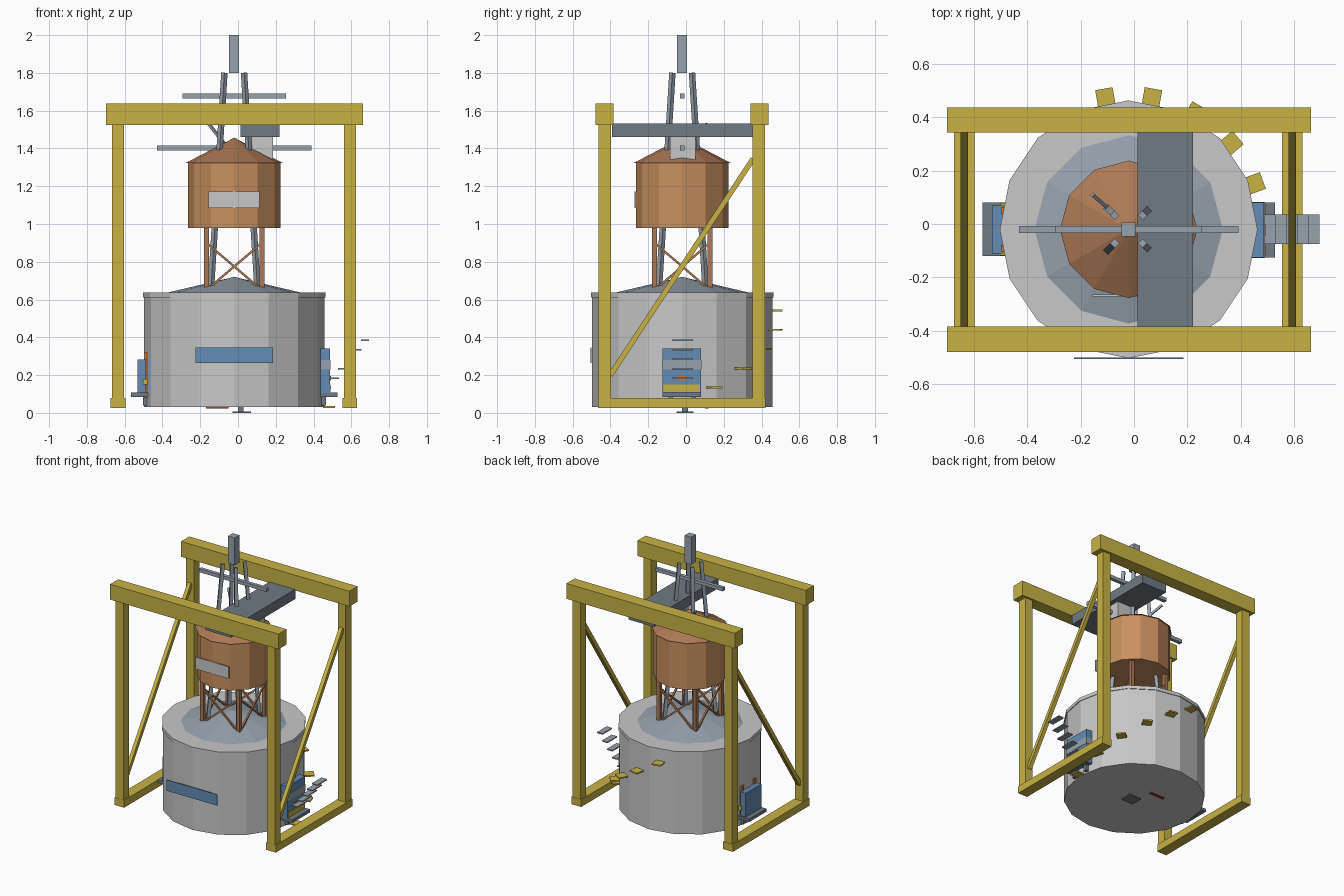
import bpy, bmesh, math
from mathutils import Vector, Matrix

if "Cube" in bpy.data.objects:
    bpy.data.objects.remove(bpy.data.objects["Cube"])

CX = CY = -0.02          # axis shared by tank, drum and mast


def mat(name, r, g, b):
    m = bpy.data.materials.new(name)
    m.diffuse_color = (r, g, b, 1)
    m.use_nodes = True
    m.node_tree.nodes["Principled BSDF"].inputs["Base Color"].default_value = m.diffuse_color
    return m


CONCRETE = mat("light_grey", .58, .58, .58)
YELLOW = mat("gantry_yellow", .58, .45, .06)
COPPER = mat("copper", .58, .28, .115)
RUST = mat("dark_copper", .41, .19, .09)
BLUE = mat("panel_blue", .127, .262, .456)
STEEL = mat("steel_grey", .31, .36, .42)
DARK = mat("dark_steel", .16, .195, .23)
ORANGE = mat("orange", .60, .19, .04)
RED = mat("red", .45, .04, .03)


def finish(bm, name, material):
    bmesh.ops.recalc_face_normals(bm, faces=bm.faces)
    me = bpy.data.meshes.new(name)
    bm.to_mesh(me)
    bm.free()
    me.materials.append(material)
    ob = bpy.data.objects.new(name, me)
    bpy.context.collection.objects.link(ob)
    return ob


def box(name, x0, x1, y0, y1, z0, z1, material):
    bm = bmesh.new()
    m = Matrix.Translation(((x0 + x1) / 2, (y0 + y1) / 2, (z0 + z1) / 2)) \
        @ Matrix.Diagonal((x1 - x0, y1 - y0, z1 - z0, 1))
    bmesh.ops.create_cube(bm, size=1, matrix=m)
    return finish(bm, name, material)


def bar(name, p, q, w, material):
    """Square bar of width w between two points."""
    p, q = Vector(p), Vector(q)
    d = q - p
    bm = bmesh.new()
    m = Matrix.Translation((p + q) / 2) @ d.to_track_quat('Z', 'Y').to_matrix().to_4x4() \
        @ Matrix.Diagonal((w, w, d.length, 1))
    bmesh.ops.create_cube(bm, size=1, matrix=m)
    return finish(bm, name, material)


def cone(name, r0, r1, z0, z1, sides, material):
    bm = bmesh.new()
    bmesh.ops.create_cone(bm, cap_ends=True, segments=sides, radius1=r0, radius2=r1,
                          depth=z1 - z0, matrix=Matrix.Translation((CX, CY, (z0 + z1) / 2)))
    bmesh.ops.remove_doubles(bm, verts=bm.verts, dist=1e-5)
    return finish(bm, name, material)


# Main tank with rim and shallow roof
cone("tank", .477, .477, .03, .612, 16, CONCRETE)
cone("tank_rim", .482, .482, .612, .637, 16, CONCRETE)
cone("tank_roof", .365, 0, .634, .72, 12, STEEL)
box("tank_front_panel", -.225, .185, -.505, -.499, .265, .345, BLUE)

# Upper drum with conical roof
cone("drum", .246, .246, .98, 1.325, 12, COPPER)
cone("drum_roof", .257, 0, 1.323, 1.457, 12, RUST)
box("drum_plate", -.155, .115, -.272, -.264, 1.085, 1.172, CONCRETE)

# Drum legs, cross braces and tapered mast legs
corners = [(-1, -1), (1, -1), (1, 1), (-1, 1)]
L = .147
for i, (a, b) in enumerate(corners):
    c, d = corners[(i + 1) % 4]
    p = (CX + a * L, CY + b * L)
    q = (CX + c * L, CY + d * L)
    bar("drum_leg", (*p, .66), (*p, .99), .027, RUST)
    bar("leg_brace", (*p, .65), (*q, .90), .012, RUST)
    bar("leg_brace", (*q, .65), (*p, .90), .012, RUST)
    bar("mast_leg", (CX + a * .123, CY + b * .123, .66),
        (CX + a * .052, CY + b * .052, 1.8), .024, STEEL)

# Mast head, arms and loose strut
box("mast_head", -.047, .006, -.047, .006, 1.8, 2.0, STEEL)
box("mast_upper_arm", -.293, .253, -.033, -.007, 1.665, 1.69, STEEL)
box("mast_lower_arm", -.43, .39, -.033, -.007, 1.39, 1.415, STEEL)
bar("mast_strut", (-.155, .11, 1.53), (-.06, .025, 1.41), .014, STEEL)

# Gantry frame
for y0 in (-.478, .342):
    box("gantry_beam", -.70, .662, y0, y0 + .094, 1.525, 1.637, YELLOW)
for x in (-.635, .592):
    for y in (-.431, .386):
        box("gantry_post", x - .032, x + .032, y - .033, y + .033, .03, 1.53, YELLOW)
    box("gantry_base", x - .039, x + .039, -.465, .421, .026, .08, YELLOW)
    bar("gantry_brace", (x, -.40, .20), (x, .355, 1.345), .028, YELLOW)
box("crane_bridge", .013, .22, -.392, .352, 1.46, 1.532, DARK)
box("hoist_block", .06, .185, -.085, .05, 1.33, 1.465, CONCRETE)

# Right-hand cabinet: blue box, grey window band, yellow sill, orange handle
box("right_cabinet", .437, .487, -.125, .08, .105, .34, BLUE)
box("right_cabinet_window", .44, .489, -.127, .082, .23, .28, STEEL)
box("right_cabinet_sill", .485, .491, -.12, .075, .11, .15, YELLOW)
box("right_cabinet_handle", .485, .492, -.045, 0, .172, .195, ORANGE)
box("right_slab", .43, .527, -.125, .08, .085, .107, DARK)

# Left-hand cabinet
box("left_cabinet", -.532, -.488, -.11, .07, .09, .282, BLUE)
box("left_slab", -.567, -.46, -.12, .08, .085, .107, DARK)
for y in (-.09, .05):
    box("left_cabinet_rail", -.497, -.474, y - .012, y + .012, .08, .32, ORANGE)
box("left_cabinet_tag", -.502, -.48, -.118, .078, .15, .18, YELLOW)
for x in (-.49, .455):
    for y in (-.08, .04):
        box("slab_foot", x - .012, x + .012, y - .012, y + .012, .04, .086, DARK)

# Straight flight of grey treads
for i in range(5):
    x, z = .512 + .04 * i, .183 + .0505 * i
    box("straight_tread", x - .022, x + .022, -.075, .036, z - .004, z + .004, STEEL)

# Yellow treads climbing round the tank
for k in range(6):
    t = math.radians(20 * k)
    bm = bmesh.new()
    m = Matrix.Translation((CX + .502 * math.cos(t), CY + .502 * math.sin(t), .032 + .102 * k)) \
        @ Matrix.Rotation(t, 4, 'Z') @ Matrix.Diagonal((.064, .066, .010, 1))
    bmesh.ops.create_cube(bm, size=1, matrix=m)
    finish(bm, "spiral_tread", YELLOW)

# Small plates under the tank
box("under_plate", -.03, .07, -.05, .04, .0, .008, DARK)
box("under_stem", .0, .03, -.02, .01, .008, .032, DARK)
box("under_strip", -.17, -.05, .10, .12, .024, .031, RED)
